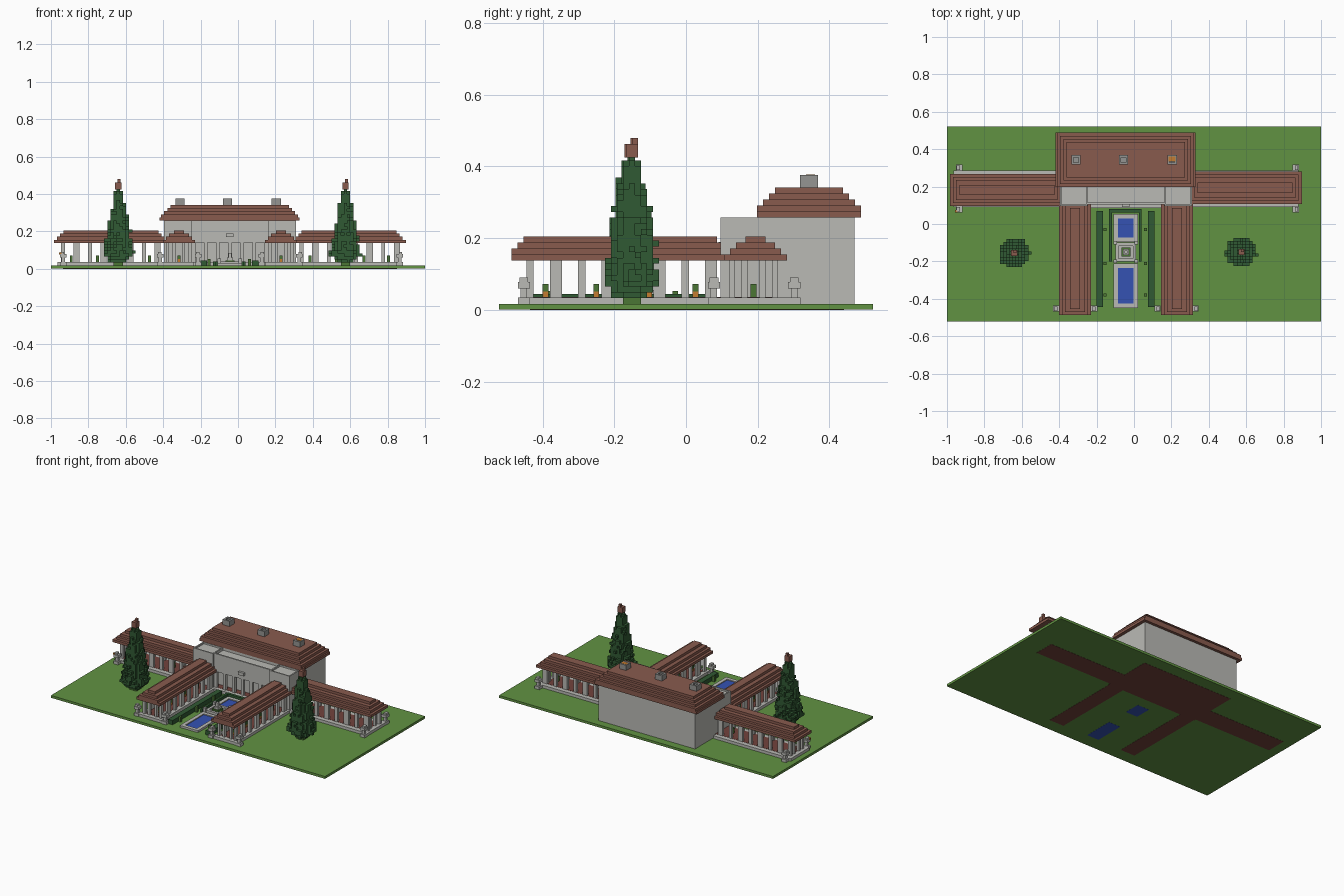
import bpy, bmesh, random
from mathutils import Matrix, Vector

random.seed(4)
old = bpy.data.objects.get("Cube")
if old:
    bpy.data.objects.remove(old, do_unlink=True)


def material(name, r, g, b):
    m = bpy.data.materials.new(name)
    m.use_nodes = True
    m.diffuse_color = (r, g, b, 1)
    m.node_tree.nodes["Principled BSDF"].inputs["Base Color"].default_value = (r, g, b, 1)
    return m


GRASS = material("grass green", .12, .29, .055)
TILE = material("roof tile brown", .25, .105, .076)
STONE = material("pale stone", .49, .49, .46)
GREY = material("chimney grey", .3, .3, .29)
WATER = material("water blue", .035, .085, .45)
HEDGE = material("dark leaf green", .03, .1, .033)
LEAF = material("plant green", .07, .18, .035)
CLAY = material("orange clay", .55, .2, .03)
FLOOR = material("floor red brown", .17, .055, .045)


def boxes(name, mat, items):
    """One object made of boxes given as (x0, x1, y0, y1, z0, z1)."""
    bm = bmesh.new()
    for x0, x1, y0, y1, z0, z1 in items:
        size = Matrix.Diagonal((x1 - x0, y1 - y0, z1 - z0, 1))
        mid = Matrix.Translation(Vector((x0 + x1, y0 + y1, z0 + z1)) / 2)
        bmesh.ops.create_cube(bm, size=1, matrix=mid @ size)
    mesh = bpy.data.meshes.new(name)
    bm.to_mesh(mesh)
    bm.free()
    mesh.materials.append(mat)
    ob = bpy.data.objects.new(name, mesh)
    bpy.context.collection.objects.link(ob)
    return ob


def stepped_roof(name, x0, x1, y0, y1, z, insets):
    """Stack of shrinking slabs: each entry is (x inset, y inset, height)."""
    layers = []
    for dx, dy, h in insets:
        layers.append((x0 + dx, x1 - dx, y0 + dy, y1 - dy, z, z + h))
        z += h
    boxes(name, TILE, layers)


def frame(x0, x1, y0, y1, z0, z1, t):
    """Four boxes forming a rectangular rim of thickness t."""
    return [(x0, x1, y0, y0 + t, z0, z1), (x0, x1, y1 - t, y1, z0, z1),
            (x0, x0 + t, y0 + t, y1 - t, z0, z1), (x1 - t, x1, y0 + t, y1 - t, z0, z1)]


U = .0167          # block size
BASE = .035        # top of the stone platforms
EAVE = .138        # underside of the colonnade roofs
MID = -.043        # centre line of the house

# Lawn
boxes("lawn", GRASS, [(-1, 1, -.521, .521, .001, U)])

# Platforms and inner floors
sites = {"left_wing": (.31, .88, .092, .285), "right_wing": (-.965, -.4, .092, .285),
         "left_front_wing": (.148, .312, -.465, .1), "right_front_wing": (-.398, -.234, -.465, .1)}
boxes("platforms", STONE, [s + (.01, BASE) for s in sites.values()])
inner = [(x0 + .03, x1 - .03, y0 + .03, y1 - .03) for x0, x1, y0, y1 in sites.values()]
inner += [(.28, .35, .122, .255), (-.44, -.37, .122, .255), (MID - .33, MID + .33, .11, .44),
          (.178, .282, .06, .13), (-.368, -.264, .06, .13)]
boxes("floor_underside", FLOOR, [s + (0, .001) for s in inner])
boxes("wing_floors", FLOOR, [s + (BASE - .01, BASE + .001) for s in inner])

# Colonnade wings: rows of square columns, beams and stepped roofs
for name, (x0, x1, y0, y1) in sites.items():
    cols, plants, pots = [], [], []
    along_x = (x1 - x0) > (y1 - y0)
    a, b = (x0, x1) if along_x else (y0, y1)
    c = (y0 + y1) / 2 if along_x else (x0 + x1) / 2
    n = 8
    for i in range(n):
        p = a + .03 + (b - a - .06) * i / (n - 1)
        w = U if i % 2 else U * .6
        for q in (c - .06, c + .06):
            r = (p - w, p + w, q - U / 2, q + U / 2)
            cols.append((r if along_x else r[2:] + r[:2]) + (BASE, EAVE + .002))
    for i, f in enumerate((.13, .38, .64, .87)):
        p = a + (b - a) * f
        r = (p - .008, p + .008, c - .008, c + .008)
        r = r if along_x else r[2:] + r[:2]
        plants.append(r + (BASE + U, .072))
        pots.append(r + (BASE, BASE + U))
    # end piers either side of the open doorway
    outer = b - .03 if name == "left_wing" else a + .03
    for q in (c - .025, c + .025):
        r = (outer - U / 2, outer + U / 2, q - U / 2, q + U / 2)
        cols.append((r if along_x else r[2:] + r[:2]) + (BASE, EAVE + .002))
    boxes(name + "_columns", STONE, cols)
    boxes(name + "_plants", LEAF, plants)
    boxes(name + "_pots", CLAY if not along_x else LEAF, pots)

steps = [(0, 0, U), (U, U, U), (2 * U, 2 * U, U), (3 * U, 3.6 * U, U)]
stepped_roof("left_wing_roof", .29, .897, .106, .282, EAVE, steps)
stepped_roof("right_wing_roof", -.984, -.375, .096, .268, EAVE, steps)
front_steps = [(0, 0, U), (U, 0, U), (2 * U, U, U), (3.6 * U, 2 * U, U)]
for side, x in (("left", .23), ("right", -.315)):
    stepped_roof(side + "_front_wing_roof", x - .086, x + .086, -.487, .12, EAVE, front_steps)

# Main hall with two front towers and a lower balcony between them
boxes("hall_walls", STONE, [(MID - .352, MID + .352, .2, .47, .01, .262)])
towers = []
for s in (-1, 1):
    x0, x1 = sorted((MID + s * .352, MID + s * .205))
    towers.append((x0, x1, .096, .205, .01, .247))
    towers += frame(x0, x1, .096, .205, .247, .257, U / 2)
boxes("front_towers", STONE, towers)
boxes("balcony", STONE, [(MID - .205, MID + .205, .115, .205, .14, .24),
                         (MID - .205, MID + .205, .105, .115, .14, .257),
                         (MID - .205, MID + .205, .15, .205, .01, .15)])
boxes("porch_columns", STONE, [(MID + i * .065 - .01, MID + i * .065 + .01, .105, .122, U, .14)
                               for i in range(-3, 4)])
boxes("balcony_keystone", STONE, [(MID - .02, MID + .02, .09, .106, .17, .19)])
boxes("porch_step", STONE, [(MID - .205, MID + .205, .085, .15, .01, BASE)])
stepped_roof("hall_roof", -.42, .33, .198, .488, .258,
             [(0, 0, U), (U * .5, 0, U), (U * 1.5, U, U), (U * 2.5, 2 * U, U), (U * 3.5, 3 * U, U)])

# Chimneys
for i, x in enumerate((-.31, MID - .013, .204)):
    boxes("chimney_%d" % (i + 1), GREY,
          [(x - .025, x + .025, .318, .368, .33, .366)]
          + frame(x - .025, x + .025, .318, .368, .366, .376, .012))
boxes("chimney_embers", CLAY, [(.185, .223, .335, .36, .366, .377)])

# Guardian statues at the wing corners
statues = [(-.935, .3), (-.935, .078), (.865, .302), (.865, .078),
           (-.415, -.452), (-.212, -.452), (.126, -.452), (.328, -.452)]
stone_bits = []
for x, y in statues:
    d = 1 if x > MID else -1
    stone_bits += [(x - .017, x + .017, y - .017, y + .017, U, BASE),
                   (x - .009, x + .009, y - .009, y + .009, BASE, .062),
                   (x - .017, x + .017, y - .017, y + .017, .06, .078),
                   (x - .009 + d * .004, x + .009 + d * .004, y - .012, y + .012, .076, .09)]
boxes("corner_statues", STONE, stone_bits)
boxes("statue_flame", CLAY, [(-.957, -.945, .062, .074, .076, .086)])

# Courtyard pools and fountain
pools = ((.053, -.095), (-.21, -.45))
rims, water = [], []
for top, low in pools:
    rims += frame(-.11, .022, low, top, .01, .03, .024)
    water.append((-.087, -.001, low + .02, top - .02, .0005, .024))
boxes("pool_rims", STONE, rims)
boxes("pool_water", WATER, water)
boxes("fountain", STONE, [(-.1, .012, -.2, -.1, .01, .028)] + frame(-.1, .012, -.2, -.1, .028, .04, U)
      + [(-.06, -.028, -.166, -.134, .028, .06), (-.052, -.036, -.158, -.142, .06, .085)]
      + [(x - .009, x + .009, y - .009, y + .009, .03, .055)
         for x in (-.1, .012) for y in (-.2, -.1)])
boxes("fountain_plants", LEAF, frame(-.068, -.02, -.174, -.126, .028, .045, .008))

# Hedges along the paths
hedges = [(-.2, -.165, -.445, .07, U, .045), (.075, .11, -.445, .07, U, .045),
          (-.133, -.118, -.2, .078, U, .04), (.028, .04, -.2, .078, U, .04),
          (-.133, .04, .062, .08, U, .04)]
boxes("hedges", HEDGE, hedges)
boxes("hedge_sprigs", LEAF, [(x - .008, x + .008, y - .008, y + .008, U, .052)
                             for x in (-.155, .062) for y in (-.03, -.21, -.38)])


# Cypress trees: ragged block layers around a trunk
def cypress(name, x, y):
    leaves = []
    levels = 25
    for k in range(levels):
        t = k / (levels - 1)
        radius = .074 * (1 - t) ** .75 + .017 if k > 1 else .055 + .012 * k
        z = .033 + k * .016
        reach = int(radius / U) + 1
        for i in range(-reach, reach + 1):
            for j in range(-reach, reach + 1):
                d = (i * i + j * j) ** .5 * U
                if d < radius * random.uniform(.72, 1.03):
                    px, py = x + i * U, y + j * U
                    leaves.append((px - U / 2, px + U / 2, py - U / 2, py + U / 2, z, z + .016))
    boxes(name + "_leaves", HEDGE, leaves)
    boxes(name + "_roots", LEAF, [(x - .025, x + .025, y - .025, y + .025, U, .05)])
    boxes(name + "_trunk", TILE, [(x - U, x + U, y - U, y + U, .425, .462),
                                  (x - .004, x + .012, y, y + U, .46, .479)])


cypress("left_cypress", .575, -.15)
cypress("right_cypress", -.64, -.155)
